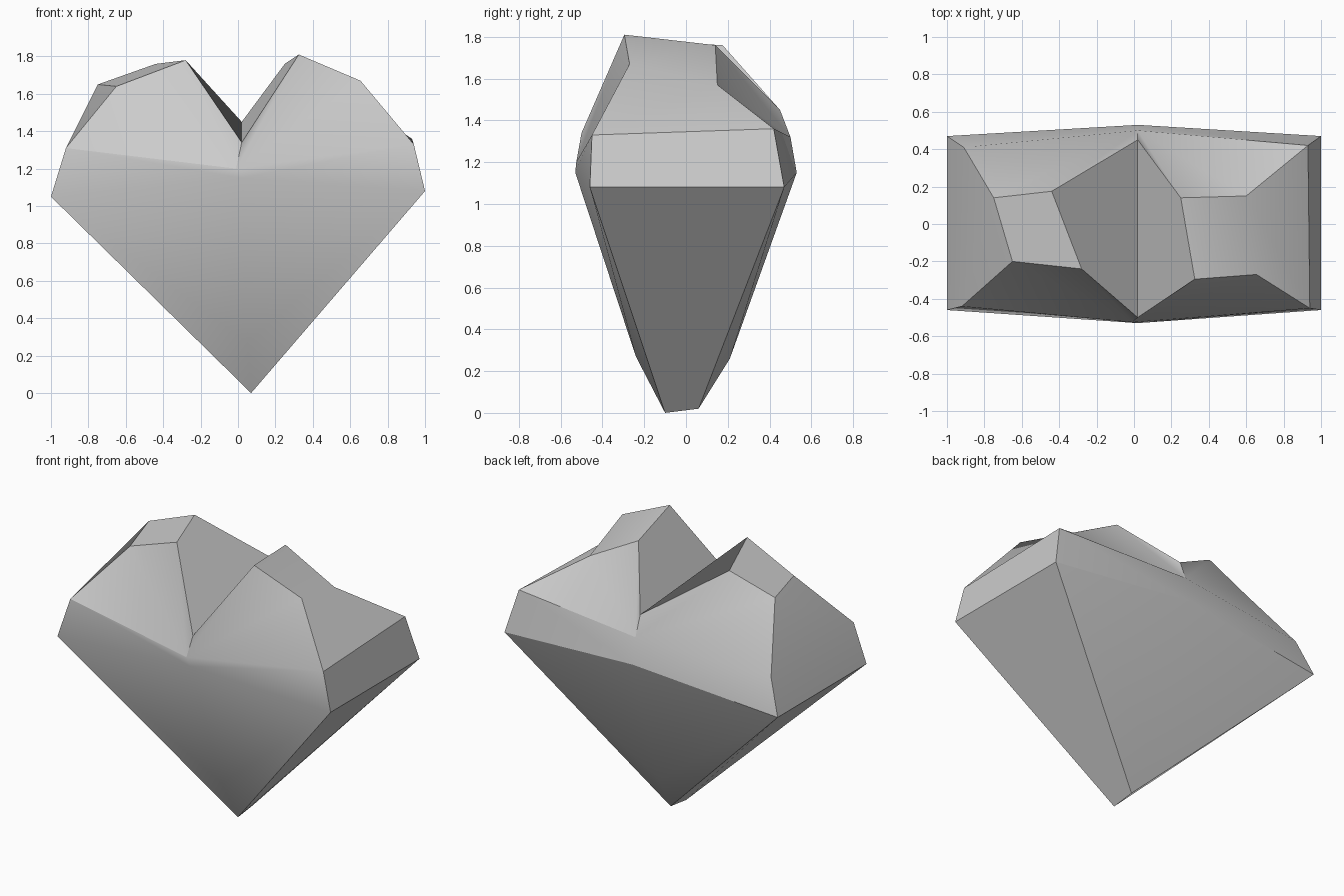
import bpy
import bmesh
from math import radians

cube = bpy.data.objects.get("Cube")
if cube:
    bpy.data.objects.remove(cube, do_unlink=True)

# Shared points along the middle seam
centre = {
    "front_tip": (0.07, -0.1, 0),
    "back_tip": (0.07, 0.06, 0.02),
    "front_keel": (0.05, -0.24, 0.27),
    "back_keel": (0.05, 0.21, 0.26),
    "front_waist": (0.02, -0.53, 1.15),
    "back_waist": (0.02, 0.53, 1.15),
    "front_dimple": (-0.01, -0.525, 1.2),
    "back_dimple": (0.02, 0.5, 1.32),
    "front_notch": (0.02, -0.5, 1.34),
    "back_notch": (0.02, 0.45, 1.45),
}

# Points of each lobe, which differ slightly like a hand-cut stone
left_lobe = {
    "front_corner": (1, -0.46, 1.08),
    "back_corner": (1, 0.47, 1.08),
    "front_shoulder": (0.94, -0.45, 1.33),
    "back_shoulder": (0.93, 0.42, 1.36),
    "front_crown": (0.655, -0.27, 1.67),
    "back_crown": (0.6, 0.15, 1.57),
    "front_peak": (0.325, -0.295, 1.81),
    "back_peak": (0.25, 0.14, 1.76),
}
right_lobe = {
    "front_corner": (-1, -0.46, 1.05),
    "back_corner": (-1, 0.47, 1.05),
    "front_shoulder": (-0.92, -0.44, 1.31),
    "back_shoulder": (-0.91, 0.41, 1.27),
    "front_crown": (-0.65, -0.2, 1.64),
    "back_crown": (-0.75, 0.14, 1.65),
    "front_peak": (-0.28, -0.24, 1.78),
    "back_peak": (-0.44, 0.175, 1.76),
}

bm = bmesh.new()


def add_points(points):
    return {name: bm.verts.new(co) for name, co in points.items()}


def facet(verts, names):
    bm.faces.new([verts[n] for n in names.split()])


def build_half(seam, lobe):
    verts = {**seam, **add_points(lobe)}
    # Front and back panels share one layout
    for s in ("front", "back"):
        def panel(names):
            facet(verts, " ".join(s + "_" + n for n in names.split()))
        panel("waist corner keel")
        panel("keel corner tip")
        panel("waist dimple shoulder corner")
        panel("dimple notch peak")
        panel("dimple peak crown")
        panel("dimple crown shoulder")
    # Strips running from front to back around the lobe
    ring = ("tip", "corner", "shoulder", "crown", "peak", "notch")
    for a, b in zip(ring, ring[1:]):
        facet(verts, f"front_{a} front_{b} back_{b} back_{a}")


seam = add_points(centre)
build_half(seam, left_lobe)
build_half(seam, right_lobe)
bmesh.ops.recalc_face_normals(bm, faces=bm.faces)

mesh = bpy.data.meshes.new("faceted_heart")
bm.to_mesh(mesh)
bm.free()
heart = bpy.data.objects.new("faceted_heart", mesh)
bpy.context.collection.objects.link(heart)

# Plain stone colour
grey = (0.6, 0.6, 0.6, 1)
mat = bpy.data.materials.new("light_grey")
mat.use_nodes = True
mat.diffuse_color = grey
mat.node_tree.nodes["Principled BSDF"].inputs["Base Color"].default_value = grey
mesh.materials.append(mat)

# Soft facets with crisp ridges
bpy.ops.object.select_all(action="DESELECT")
heart.select_set(True)
bpy.context.view_layer.objects.active = heart
bpy.ops.object.shade_smooth_by_angle(angle=radians(30))
